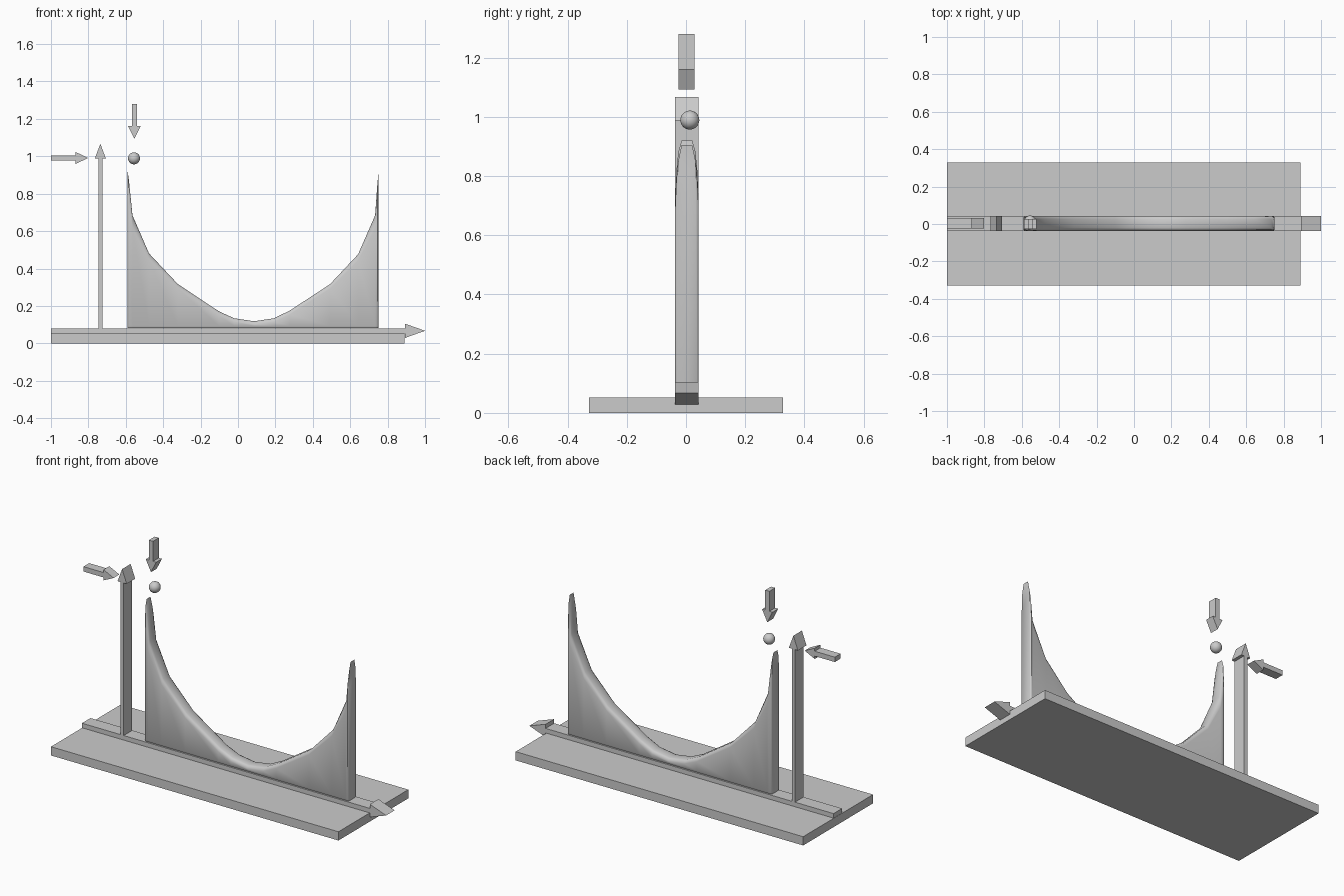
import bpy, bmesh, math

if "Cube" in bpy.data.objects:
    bpy.data.objects.remove(bpy.data.objects["Cube"])

YC = 0.003   # depth centre of the parts standing on the base
HW = 0.040   # half depth of axes and well

grey = bpy.data.materials.new("light grey")
grey.diffuse_color = (0.6, 0.6, 0.6, 1)
grey.use_nodes = True
grey.node_tree.nodes["Principled BSDF"].inputs["Base Color"].default_value = grey.diffuse_color


def finish(bm, name):
    bmesh.ops.recalc_face_normals(bm, faces=bm.faces)
    me = bpy.data.meshes.new(name)
    bm.to_mesh(me)
    bm.free()
    ob = bpy.data.objects.new(name, me)
    bpy.context.collection.objects.link(ob)
    me.materials.append(grey)
    return ob


def smooth(ob, angle):
    bpy.ops.object.select_all(action='DESELECT')
    ob.select_set(True)
    bpy.context.view_layer.objects.active = ob
    bpy.ops.object.shade_smooth_by_angle(angle=math.radians(angle))


def extrude_outline(name, pts, y0, y1):
    """Flat x-z outline given depth along y."""
    bm = bmesh.new()
    front = bm.faces.new([bm.verts.new((x, y0, z)) for x, z in pts])
    new = bmesh.ops.extrude_face_region(bm, geom=[front])["geom"]
    bmesh.ops.translate(bm, vec=(0, y1 - y0, 0),
                        verts=[v for v in new if isinstance(v, bmesh.types.BMVert)])
    return finish(bm, name)


def arrow(name, tail, direction, length, head, shaft_w, head_w, y0, y1):
    """Flat arrow from tail along a direction in the x-z plane."""
    dx, dz = direction
    neck = length - head
    outline = [(0, -shaft_w), (neck, -shaft_w), (neck, -head_w), (length, 0),
               (neck, head_w), (neck, shaft_w), (0, shaft_w)]
    pts = [(tail[0] + u * dx - v * dz, tail[1] + u * dz + v * dx) for u, v in outline]
    return extrude_outline(name, pts, y0, y1)


# base slab
extrude_outline("base", [(-1, 0), (0.89, 0), (0.89, 0.052), (-1, 0.052)], -0.328, 0.328)

# axes
arrow("horizontal_axis", (-1, 0.067), (1, 0), 2.0, 0.107, 0.0135, 0.038, YC - HW, YC + HW)
arrow("vertical_axis", (-0.736, 0.078), (0, 1), 0.989, 0.08, 0.0105, 0.030, YC - HW, YC + HW)

# pointer arrows
arrow("down_pointer", (-0.554, 1.28), (0, -1), 0.187, 0.118 - 0.05, 0.0135, 0.034, -0.026, 0.028)
arrow("side_pointer", (-1, 0.991), (1, 0), 0.198, 0.066, 0.0145, 0.032, -0.023, 0.031)

# ball
bm = bmesh.new()
bmesh.ops.create_uvsphere(bm, u_segments=32, v_segments=16, radius=0.032)
bmesh.ops.translate(bm, verts=bm.verts, vec=(-0.556, 0.013, 0.989))
smooth(finish(bm, "ball"), 60)

# curved well: rounded cross-sections lofted along the valley profile
profile = [(-0.59, 0.92), (-0.583, 0.87), (-0.564, 0.684), (-0.476, 0.481), (-0.321, 0.316),
           (-0.102, 0.171), (-0.021, 0.134), (0.086, 0.118), (0.193, 0.134), (0.278, 0.176),
           (0.492, 0.316), (0.642, 0.476), (0.733, 0.684), (0.745, 0.85), (0.75, 0.904)]
BOTTOM = 0.083
bm = bmesh.new()
rings = []
last = len(profile) - 1
for i, (x, z) in enumerate(profile):
    a, b = profile[max(i - 1, 0)], profile[min(i + 1, last)]
    slope = (b[1] - a[1]) / (b[0] - a[0])
    drop = min(0.17, 0.018 * math.hypot(1, slope))
    w = HW - 0.006 if i in (0, last) else HW
    t = w - 0.016
    half = [(w - 0.005, BOTTOM), (w, BOTTOM + 0.01), (w, z - drop),
            (t + 0.011, z - 0.3 * drop), (t, z)]
    section = half + [(-y, h) for y, h in reversed(half)]
    rings.append([bm.verts.new((x, YC + y, h)) for y, h in section])
for r, s in zip(rings, rings[1:]):
    n = len(r)
    for k in range(n):
        bm.faces.new((r[k], r[(k + 1) % n], s[(k + 1) % n], s[k]))
bm.faces.new(rings[0])
bm.faces.new(rings[-1])
smooth(finish(bm, "valley_well"), 50)
